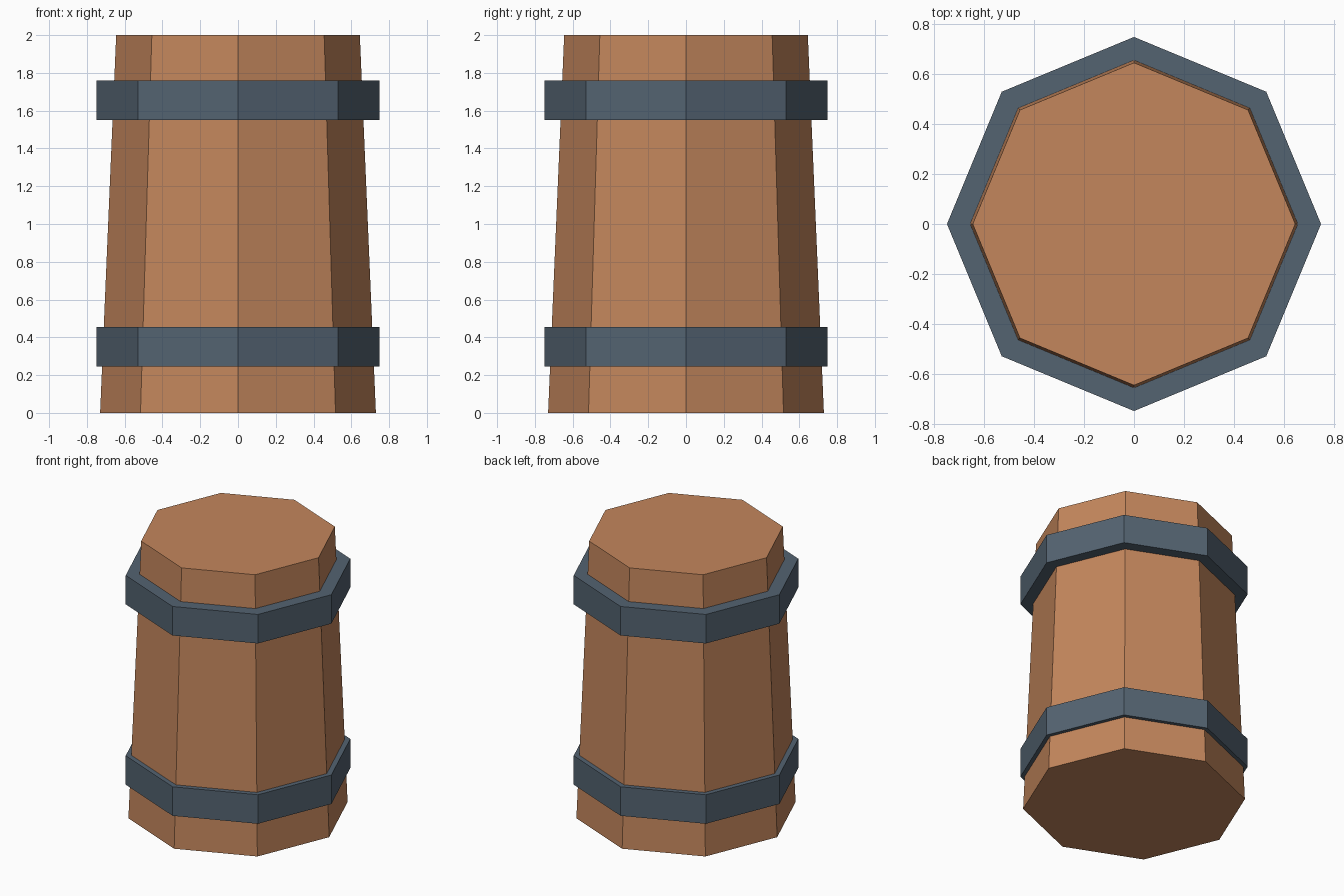
import bpy

default = bpy.data.objects.get("Cube")
if default:
    bpy.data.objects.remove(default, do_unlink=True)

SIDES = 8


def make_material(name, rgb):
    color = (*rgb, 1.0)
    mat = bpy.data.materials.new(name)
    mat.use_nodes = True
    mat.diffuse_color = color
    mat.node_tree.nodes["Principled BSDF"].inputs["Base Color"].default_value = color
    return mat


def tapered_prism(name, bottom_radius, top_radius, z_min, z_max, mat):
    """Flat-shaded octagonal prism with corners on the x and y axes."""
    bpy.ops.mesh.primitive_cone_add(
        vertices=SIDES, radius1=bottom_radius, radius2=top_radius,
        depth=z_max - z_min, location=(0, 0, (z_min + z_max) / 2))
    obj = bpy.context.object
    obj.name = obj.data.name = name
    obj.data.materials.append(mat)
    return obj


wood = make_material("warm wood", (0.55, 0.24, 0.108))
iron = make_material("blue grey iron", (0.088, 0.125, 0.165))

# Tapered wooden body
tapered_prism("barrel_body", 0.73, 0.645, 0.0, 2.0, wood)

# Two straight metal hoops
for name, z_min, z_max in (("lower_hoop", 0.245, 0.455), ("upper_hoop", 1.55, 1.76)):
    tapered_prism(name, 0.748, 0.748, z_min, z_max, iron)
